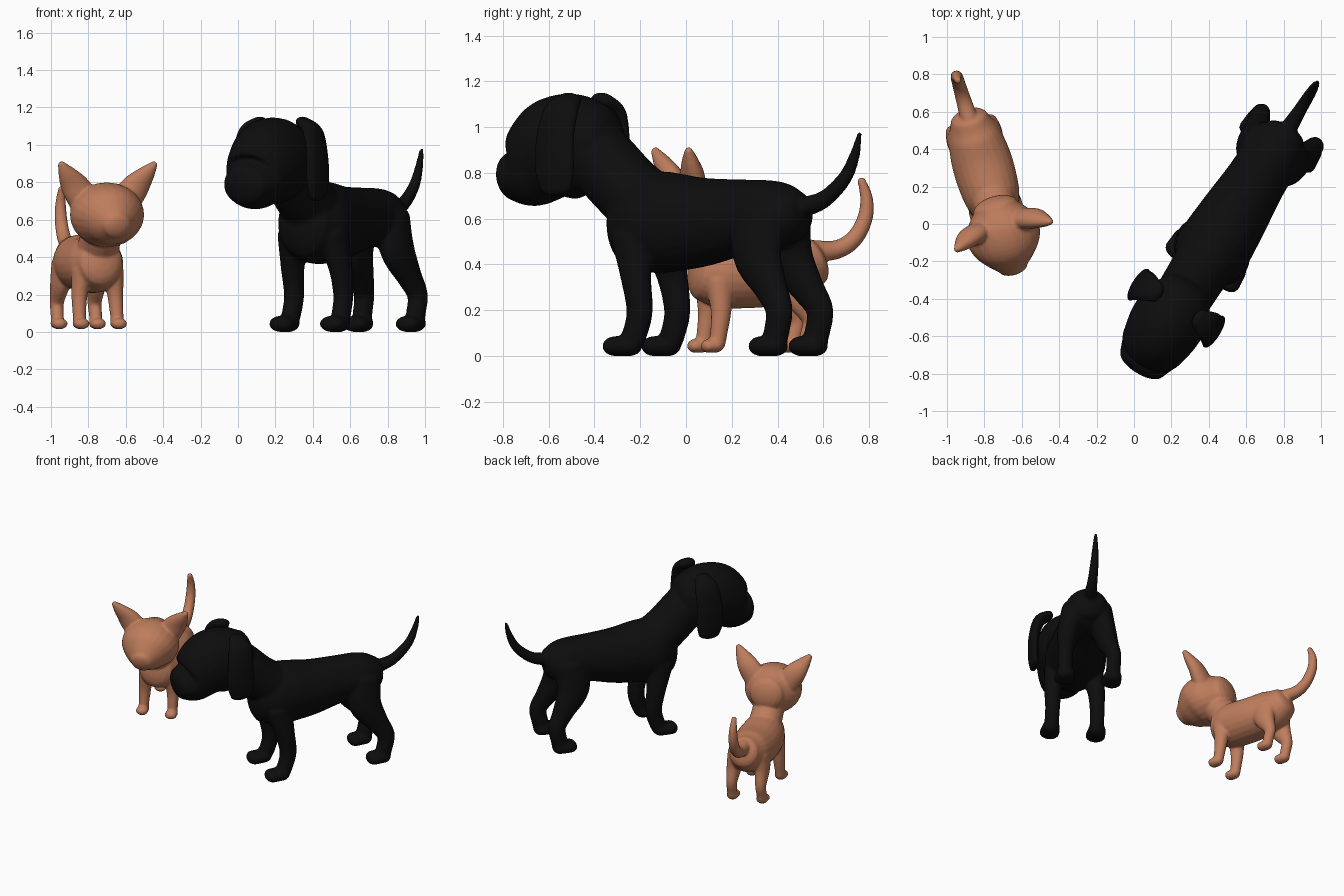
import bpy, bmesh, math
from mathutils import Vector, Matrix


def material(name, rgb):
    m = bpy.data.materials.new(name)
    m.diffuse_color = (*rgb, 1)
    return m


BLACK = material("black_coat", (0.004, 0.004, 0.004))
TAN = material("tan_coat", (0.52, 0.205, 0.108))


def spline(pts, steps=5):
    """Smooth Catmull-Rom curve through points of (x, y, z, half width, half depth)."""
    p = [pts[0]] + list(pts) + [pts[-1]]
    out = []
    for i in range(1, len(p) - 2):
        for k in range(steps):
            t = k / steps
            out.append([0.5 * (2 * b + (c - a) * t + (2 * a - 5 * b + 4 * c - d) * t * t
                               + (3 * b - a - 3 * c + d) * t ** 3)
                        for a, b, c, d in zip(p[i - 1], p[i], p[i + 1], p[i + 2])])
    return out + [list(pts[-1])]


def tube(bm, pts, cap=0.6, mirror=False, n=24):
    """Closed elliptical tube with rounded ends; optionally with its mirror twin."""
    if mirror:
        tube(bm, [(-q[0], *q[1:]) for q in pts], cap, False, n)
    s = spline(pts)
    pos = [Vector(q[:3]) for q in s]
    tans = [(pos[min(i + 1, len(s) - 1)] - pos[max(i - 1, 0)]).normalized() for i in range(len(s))]
    secs = [(pos[i], tans[i], s[i][3], s[i][4]) for i in range(len(s))]

    def rounded(sec, sign):
        c, t, w, h = sec
        return [(c + t * sign * min(w, h) * cap * math.sin(a), t, w * math.cos(a), h * math.cos(a))
                for a in (0.4, 0.8, 1.15, 1.45)]

    secs = rounded(secs[0], -1)[::-1] + secs + rounded(secs[-1], 1)
    rings = []
    for c, t, w, h in secs:
        side = Vector((1, 0, 0))
        side = (side - t * side.dot(t)).normalized()
        up = t.cross(side)
        rings.append([bm.verts.new(c + side * w * math.cos(2 * math.pi * k / n)
                                   + up * h * math.sin(2 * math.pi * k / n)) for k in range(n)])
    faces = []
    for a, b in zip(rings, rings[1:]):
        for k in range(n):
            faces.append(bm.faces.new((a[k], a[(k + 1) % n], b[(k + 1) % n], b[k])))
    faces.append(bm.faces.new(rings[0][::-1]))
    faces.append(bm.faces.new(rings[-1]))
    bmesh.ops.recalc_face_normals(bm, faces=faces)


def finish(name, bm, mat, place, voxel=0.011, smooth=6):
    """Fuse the overlapping tubes into one soft skin and place it."""
    bm.transform(place)
    me = bpy.data.meshes.new(name)
    bm.to_mesh(me)
    bm.free()
    me.materials.append(mat)
    for f in me.polygons:
        f.use_smooth = True
    ob = bpy.data.objects.new(name, me)
    bpy.context.collection.objects.link(ob)
    r = ob.modifiers.new("fuse", 'REMESH')
    r.mode = 'VOXEL'
    r.voxel_size = voxel
    r.use_smooth_shade = True
    sm = ob.modifiers.new("soften", 'SMOOTH')
    sm.factor = 0.5
    sm.iterations = smooth
    return ob


# ---------------- large dog ----------------
dog = Matrix.Translation((0.385, -0.195, 0)) @ Matrix.Rotation(math.radians(-32), 4, 'Z')
bm = bmesh.new()
# torso
tube(bm, [(0, -.05, .58, .165, .19), (0, .03, .58, .2, .215), (0, .12, .585, .2, .222),
          (0, .3, .585, .185, .198), (0, .5, .605, .165, .168), (0, .7, .615, .155, .15),
          (0, .79, .61, .12, .115)], 0.5)
# neck
tube(bm, [(0, .08, .62, .17, .16), (0, -.07, .73, .16, .155), (0, -.2, .85, .155, .155),
          (0, -.28, .92, .15, .15)])
# head and muzzle
tube(bm, [(0, -.2, .94, .15, .165), (0, -.3, .93, .195, .217), (0, -.42, .905, .2, .235),
          (0, -.5, .86, .185, .212), (0, -.57, .80, .165, .155), (0, -.65, .785, .135, .112)], 0.5)
# tail
tube(bm, [(0, .76, .65, .05, .05), (0, .85, .655, .045, .045), (0, .95, .69, .036, .038),
          (0, 1.05, .78, .03, .032), (0, 1.1, .88, .022, .024), (0, 1.125, .975, .012, .012)])
# front legs and paws
tube(bm, [(.12, .03, .52, .085, .1), (.15, .065, .35, .062, .07), (.155, .088, .2, .052, .06),
          (.157, .065, .1, .05, .056), (.16, .04, .05, .05, .056)], mirror=True)
tube(bm, [(.16, .045, .045, .062, .046), (.16, -.04, .043, .07, .044)], 1.0, mirror=True)
# hind legs and paws
tube(bm, [(.09, .68, .62, .085, .125), (.125, .675, .45, .08, .118), (.15, .76, .3, .062, .078),
          (.168, .815, .2, .052, .062), (.168, .80, .1, .05, .058), (.165, .79, .05, .05, .056)],
     mirror=True)
tube(bm, [(.165, .80, .045, .062, .046), (.165, .715, .043, .07, .044)], 1.0, mirror=True)
finish("dog_body", bm, BLACK, dog)

# hanging ears
bm = bmesh.new()
tube(bm, [(.14, -.285, 1.115, .035, .06), (.2, -.29, 1.07, .04, .085), (.232, -.3, .95, .036, .095),
          (.237, -.3, .82, .034, .1), (.232, -.295, .735, .03, .08)], 1.2, mirror=True)
finish("dog_ears", bm, BLACK, dog, 0.009, 4)

# ---------------- small cat ----------------
cat = Matrix.Translation((-.74, .085, 0)) @ Matrix.Rotation(math.radians(16.5), 4, 'Z')
bm = bmesh.new()
# torso
tube(bm, [(0, -.01, .375, .125, .135), (0, .08, .365, .153, .155), (0, .25, .362, .162, .15),
          (0, .4, .38, .142, .145), (0, .49, .415, .105, .11)], 0.5)
# neck
tube(bm, [(0, .06, .42, .115, .11), (0, -.02, .5, .11, .105), (0, -.09, .58, .11, .1)])
# head with short muzzle
tube(bm, [(0, .0, .645, .125, .125), (0, -.09, .632, .192, .168), (0, -.19, .618, .192, .168),
          (0, -.27, .59, .14, .13), (0, -.33, .57, .08, .075)], 0.5)
# upright ears
tube(bm, [(.12, -.1, .71, .085, .06), (.175, -.11, .785, .075, .052), (.225, -.135, .85, .047, .036),
          (.262, -.155, .9, .018, .017)], mirror=True)
# tail
tube(bm, [(0, .46, .46, .05, .05), (0, .59, .463, .042, .042), (0, .675, .51, .037, .038),
          (0, .727, .6, .034, .034), (0, .734, .69, .028, .028), (0, .71, .77, .018, .018)])
# front legs and paws
tube(bm, [(.088, .04, .33, .055, .065), (.1, .042, .2, .043, .046), (.104, .03, .1, .036, .038),
          (.105, .022, .05, .035, .036)], mirror=True)
tube(bm, [(.105, .02, .046, .04, .031), (.105, -.02, .044, .043, .03)], 1.0, mirror=True)
# hind legs and paws
tube(bm, [(.085, .38, .36, .065, .1), (.1, .405, .26, .052, .075), (.105, .45, .16, .038, .042),
          (.107, .437, .09, .035, .037), (.107, .43, .05, .035, .036)], mirror=True)
tube(bm, [(.107, .43, .046, .04, .031), (.107, .385, .044, .043, .03)], 1.0, mirror=True)
finish("cat_body", bm, TAN, cat, 0.008, 6)
